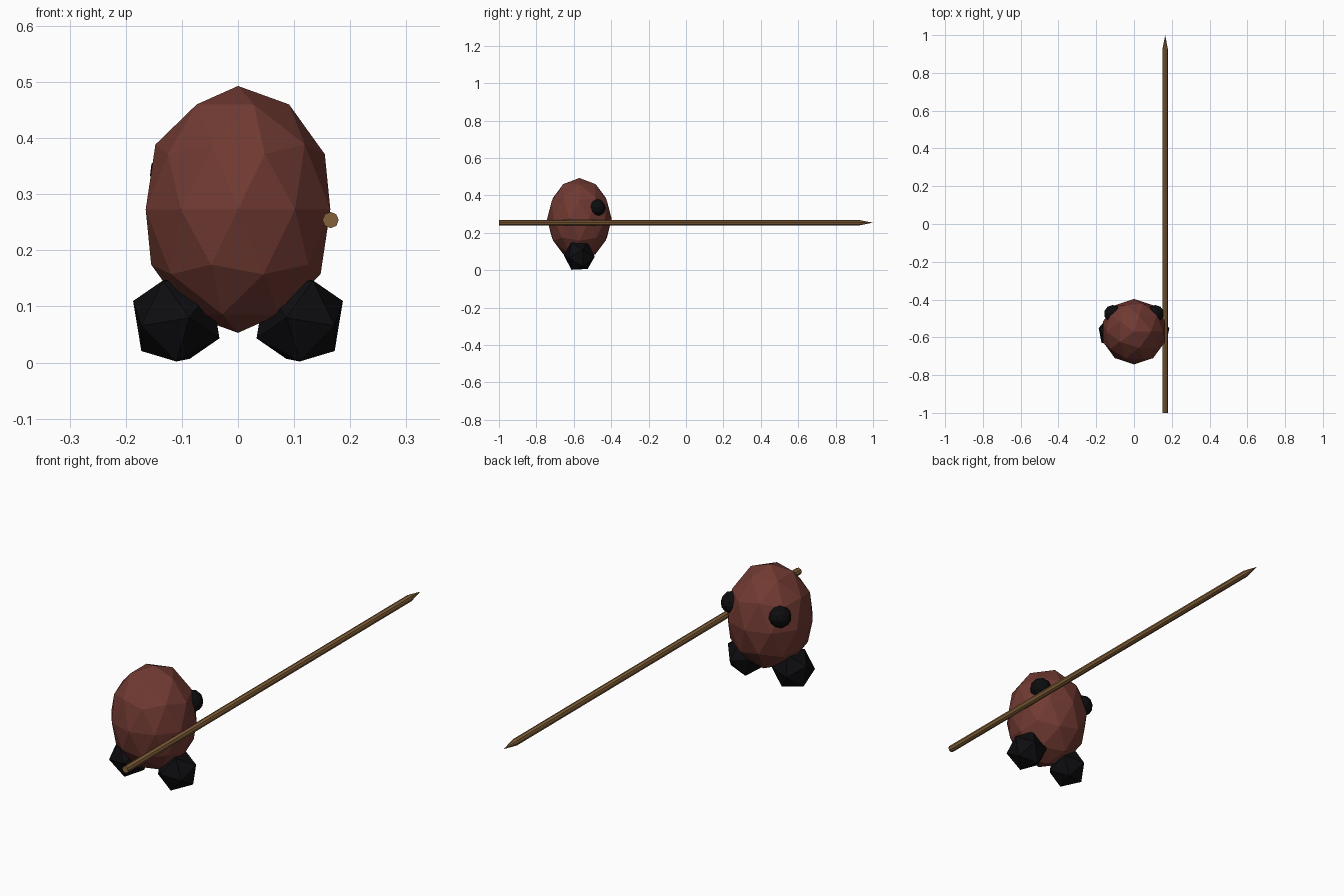
import bpy, bmesh, math
from mathutils import Matrix

if "Cube" in bpy.data.objects:
    bpy.data.objects.remove(bpy.data.objects["Cube"])


def material(name, rgb):
    m = bpy.data.materials.new(name)
    m.diffuse_color = (*rgb, 1)
    m.use_nodes = True
    m.node_tree.nodes["Principled BSDF"].inputs["Base Color"].default_value = m.diffuse_color
    return m


BROWN = material("red_brown", (0.165, 0.042, 0.032))
BLACK = material("black", (0.004, 0.004, 0.005))
WOOD = material("wood", (0.23, 0.12, 0.042))


def finish(name, bm, mat):
    mesh = bpy.data.meshes.new(name)
    bmesh.ops.recalc_face_normals(bm, faces=bm.faces)
    bm.to_mesh(mesh)
    bm.free()
    mesh.materials.append(mat)
    ob = bpy.data.objects.new(name, mesh)
    bpy.context.collection.objects.link(ob)
    return ob


def ball(name, centre, size, detail, mat, tilt=0, mirror=False):
    """Faceted ball, optionally tilted about x and mirrored across x = 0."""
    bm = bmesh.new()
    bmesh.ops.create_icosphere(bm, subdivisions=detail, radius=1)
    move = (Matrix.Translation(centre) @ Matrix.Rotation(tilt, 4, 'X')
            @ Matrix.Diagonal((*size, 1)))
    if mirror:
        move = Matrix.Diagonal((-1, 1, 1, 1)) @ move
    bm.transform(move)
    return finish(name, bm, mat)


# Egg-shaped body
ball("body", (0, -0.57, 0.273), (0.173, 0.173, 0.22), 2, BROWN)

# Feet and eyes, mirrored left and right
for side, flip in (("right", False), ("left", True)):
    ball(side + "_foot", (0.11, -0.57, 0.0765), (0.086,) * 3, 1, BLACK,
         math.radians(-30), flip)
    ball(side + "_eye", (0.113, -0.475, 0.334), (0.046,) * 3, 2, BLACK, 0, flip)

# Eight-sided spear with a pointed end
bm = bmesh.new()
rings = []
for y in (-1.0, 0.925):
    rings.append([bm.verts.new((0.165 + 0.0145 * math.cos(a), y, 0.254 + 0.0145 * math.sin(a)))
                  for a in (k * math.pi / 4 for k in range(8))])
tip = bm.verts.new((0.165, 1.0, 0.254))
bm.faces.new(rings[0])
for k in range(8):
    n = (k + 1) % 8
    bm.faces.new((rings[0][k], rings[0][n], rings[1][n], rings[1][k]))
    bm.faces.new((rings[1][k], rings[1][n], tip))
finish("spear", bm, WOOD)
